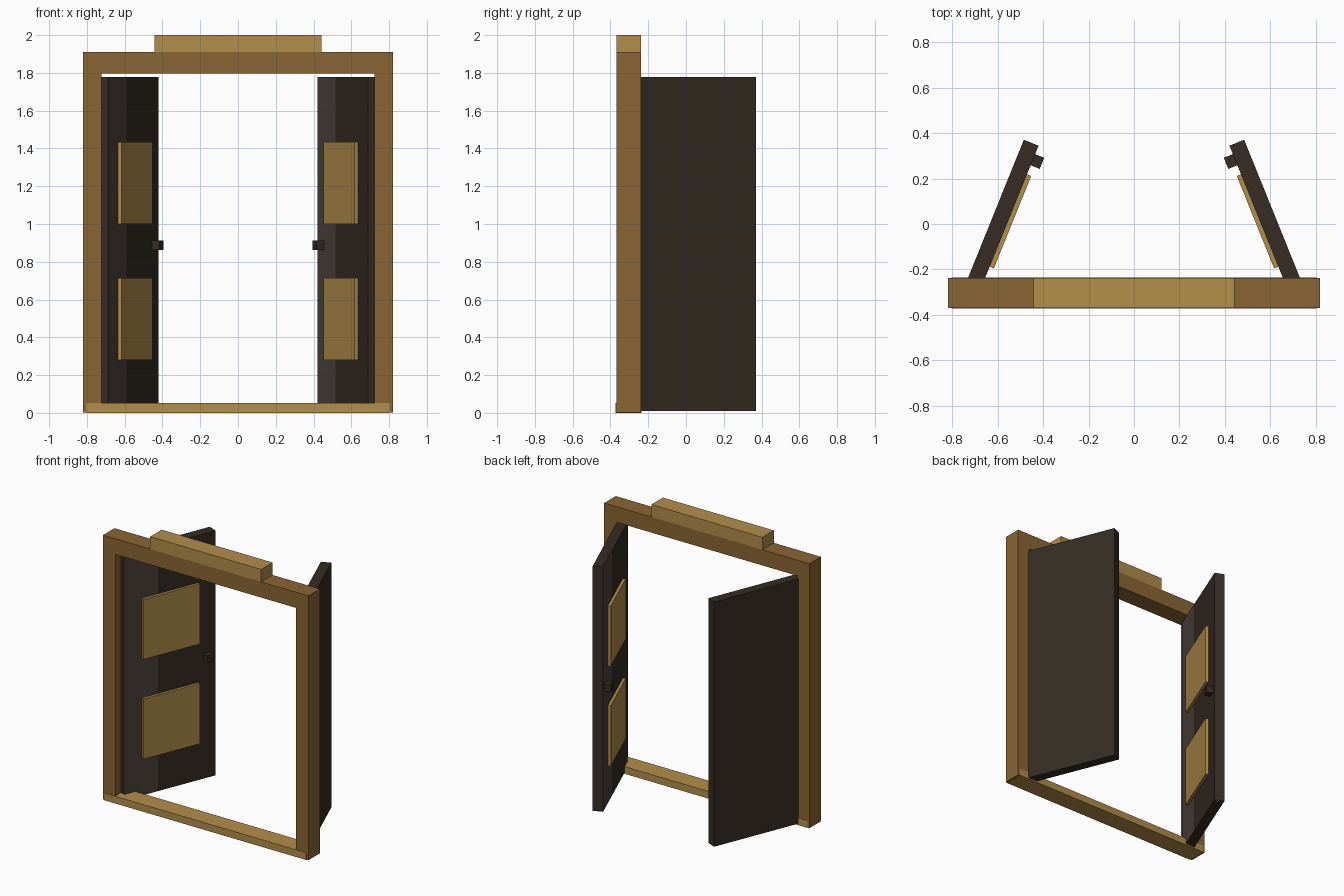
import bpy, bmesh, math

if "Cube" in bpy.data.objects:
    bpy.data.objects.remove(bpy.data.objects["Cube"])


def material(name, rgb):
    m = bpy.data.materials.new(name)
    lin = [c / 12.92 if c <= 0.04045 else ((c + 0.055) / 1.055) ** 2.4 for c in rgb]
    m.diffuse_color = (*lin, 1)
    m.use_nodes = True
    m.node_tree.nodes["Principled BSDF"].inputs["Base Color"].default_value = m.diffuse_color
    return m


FRAME = material("frame_brown", (0.545, 0.40, 0.205))
TRIM = material("light_wood", (0.70, 0.555, 0.29))
DARK = material("dark_door", (0.21, 0.175, 0.138))
BAND = material("door_band", (0.31, 0.265, 0.245))


def prism(name, profile, lo, hi, place, mats, band=None):
    """Extrude a 2D profile from lo to hi; place() maps (a, b, h) to xyz.
    band = index of the one side face that takes the second material."""
    bm = bmesh.new()
    a = [bm.verts.new(place(p, q, lo)) for p, q in profile]
    b = [bm.verts.new(place(p, q, hi)) for p, q in profile]
    n = len(profile)
    bm.faces.new(a[::-1])
    bm.faces.new(b)
    for i in range(n):
        j = (i + 1) % n
        f = bm.faces.new((a[i], a[j], b[j], b[i]))
        f.material_index = 1 if i == band else 0
    bmesh.ops.recalc_face_normals(bm, faces=bm.faces)
    me = bpy.data.meshes.new(name)
    bm.to_mesh(me)
    bm.free()
    for m in mats:
        me.materials.append(m)
    ob = bpy.data.objects.new(name, me)
    bpy.context.collection.objects.link(ob)
    return ob


def rect(x0, x1, y0, y1):
    return [(x0, y0), (x1, y0), (x1, y1), (x0, y1)]


def upright(x, z, y):
    return (x, y, z)


# Frame: two posts and lintel as one arch-shaped profile
OUT, INN, TOP, HEAD = 0.82, 0.722, 1.91, 1.797
prism("door_frame",
      [(-OUT, 0.001), (-OUT, TOP), (OUT, TOP), (OUT, 0.001),
       (INN, 0.001), (INN, HEAD), (-INN, HEAD), (-INN, 0.001)],
      -0.369, -0.238, upright, [FRAME])

# Threshold and top crest
prism("threshold", rect(-0.805, 0.805, 0, 0.052), -0.372, -0.235, upright, [TRIM])
prism("top_crest", rect(-0.443, 0.443, TOP, 2.0), -0.369, -0.238, upright, [TRIM])

# Door leaves swung open backwards around their hinges
W, T = 0.713, 0.035
ANG = math.radians(22)
S, C = math.sin(ANG), math.cos(ANG)

for side, label, split, band in ((-1, "left", 0.262, 3), (1, "right", 0.454, 2)):
    # u runs along the leaf from the hinge, v out of its inner face
    def leaf(u, v, z, side=side):
        return (side * (0.72 - u * S - v * C), -0.303 + u * C - v * S, z)

    prism(label + "_door", [(0, -T), (W, -T), (W, T), (split, T), (0, T)],
          0.01, 1.777, leaf, [DARK, BAND], band)
    for part, z0, z1 in (("lower", 0.28, 0.715), ("upper", 1.0, 1.435)):
        prism(f"{label}_{part}_panel", rect(0.138, 0.577, T - 0.005, 0.055),
              z0, z1, leaf, [TRIM])
    prism(label + "_knob", rect(0.62, 0.673, T - 0.005, 0.078),
          0.862, 0.913, leaf, [DARK])
